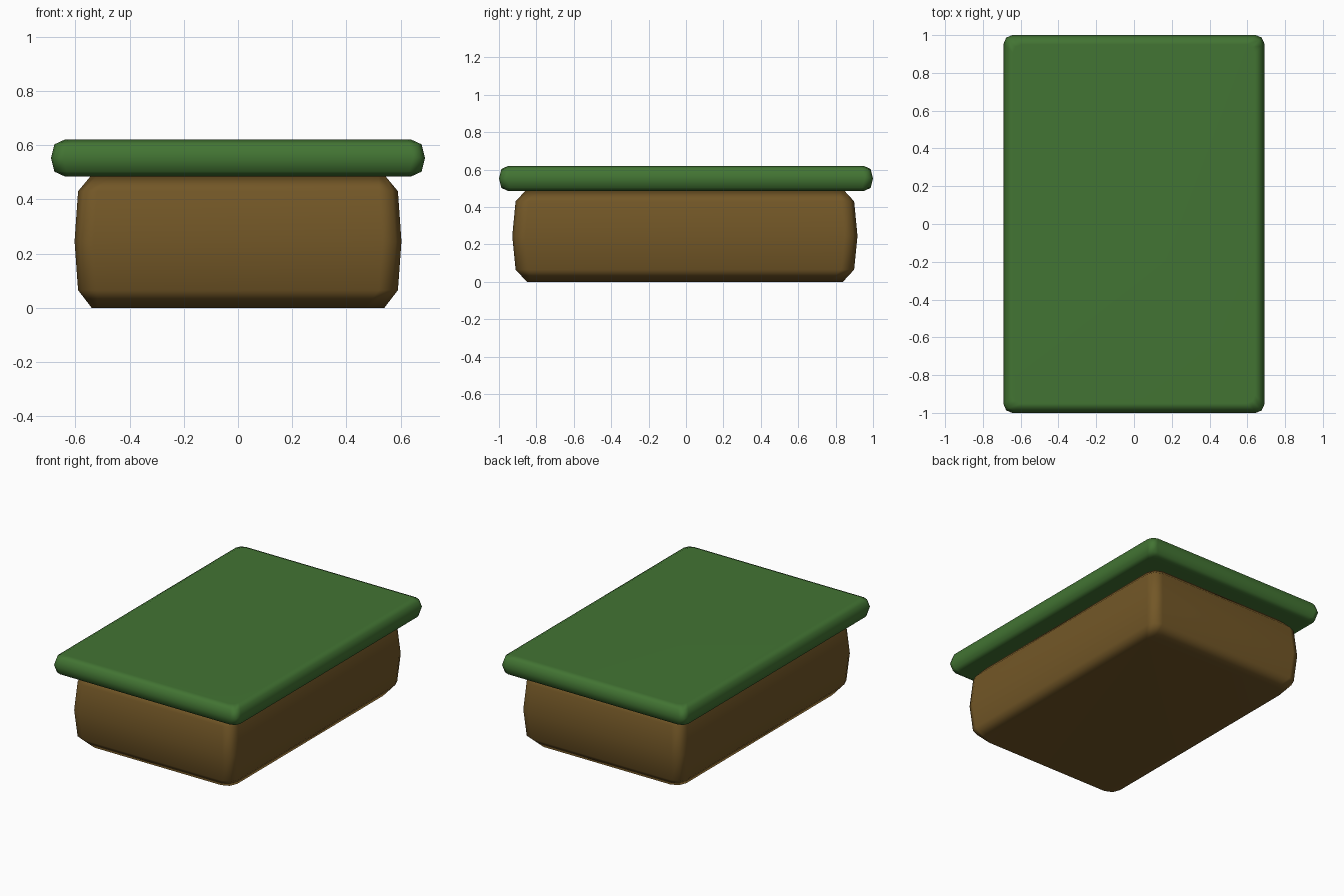
import bpy
import bmesh

cube = bpy.data.objects.get("Cube")
if cube:
    bpy.data.objects.remove(cube, do_unlink=True)


def make_material(name, color):
    mat = bpy.data.materials.new(name)
    mat.use_nodes = True
    mat.diffuse_color = color
    mat.node_tree.nodes["Principled BSDF"].inputs["Base Color"].default_value = color
    return mat


def ring(bm, a, b, z, cut, cy):
    """Rectangle of half sizes a, b with three-point rounded corners."""
    verts = []
    for sx, sy in ((1, 1), (-1, 1), (-1, -1), (1, -1)):
        corner = [(a, b - cut), (a - cut * 0.3, b - cut * 0.3), (a - cut, b)]
        if sx * sy < 0:
            corner.reverse()
        verts += [bm.verts.new((sx * x, sy * y + cy, z)) for x, y in corner]
    return verts


def pillow_block(name, levels, cut, mat, cy=0.0):
    """Stack rounded rectangles into a soft-edged block."""
    bm = bmesh.new()
    rings = [ring(bm, a, b, z, cut, cy) for a, b, z in levels]
    for low, high in zip(rings, rings[1:]):
        for i in range(len(low)):
            j = (i + 1) % len(low)
            bm.faces.new((low[i], low[j], high[j], high[i]))
    bm.faces.new(rings[0][::-1])
    bm.faces.new(rings[-1])
    for face in bm.faces:
        face.smooth = True
    mesh = bpy.data.meshes.new(name)
    bm.to_mesh(mesh)
    bm.free()
    mesh.materials.append(mat)
    obj = bpy.data.objects.new(name, mesh)
    bpy.context.collection.objects.link(obj)
    # Keep the broad faces evenly shaded
    obj.modifiers.new("Even shading", "WEIGHTED_NORMAL")
    return obj


brown = make_material("earth brown", (0.17, 0.095, 0.02, 1))
green = make_material("grass green", (0.055, 0.175, 0.033, 1))

# Bulging base block
pillow_block("base_block", [
    (0.54, 0.845, 0.0), (0.59, 0.905, 0.065), (0.603, 0.923, 0.245),
    (0.59, 0.905, 0.43), (0.54, 0.85, 0.49)], 0.07, brown, cy=-0.006)

# Overhanging top slab
pillow_block("top_slab", [
    (0.64, 0.95, 0.485), (0.677, 0.987, 0.502), (0.69, 1.0, 0.553),
    (0.677, 0.987, 0.603), (0.64, 0.95, 0.62)], 0.045, green)
